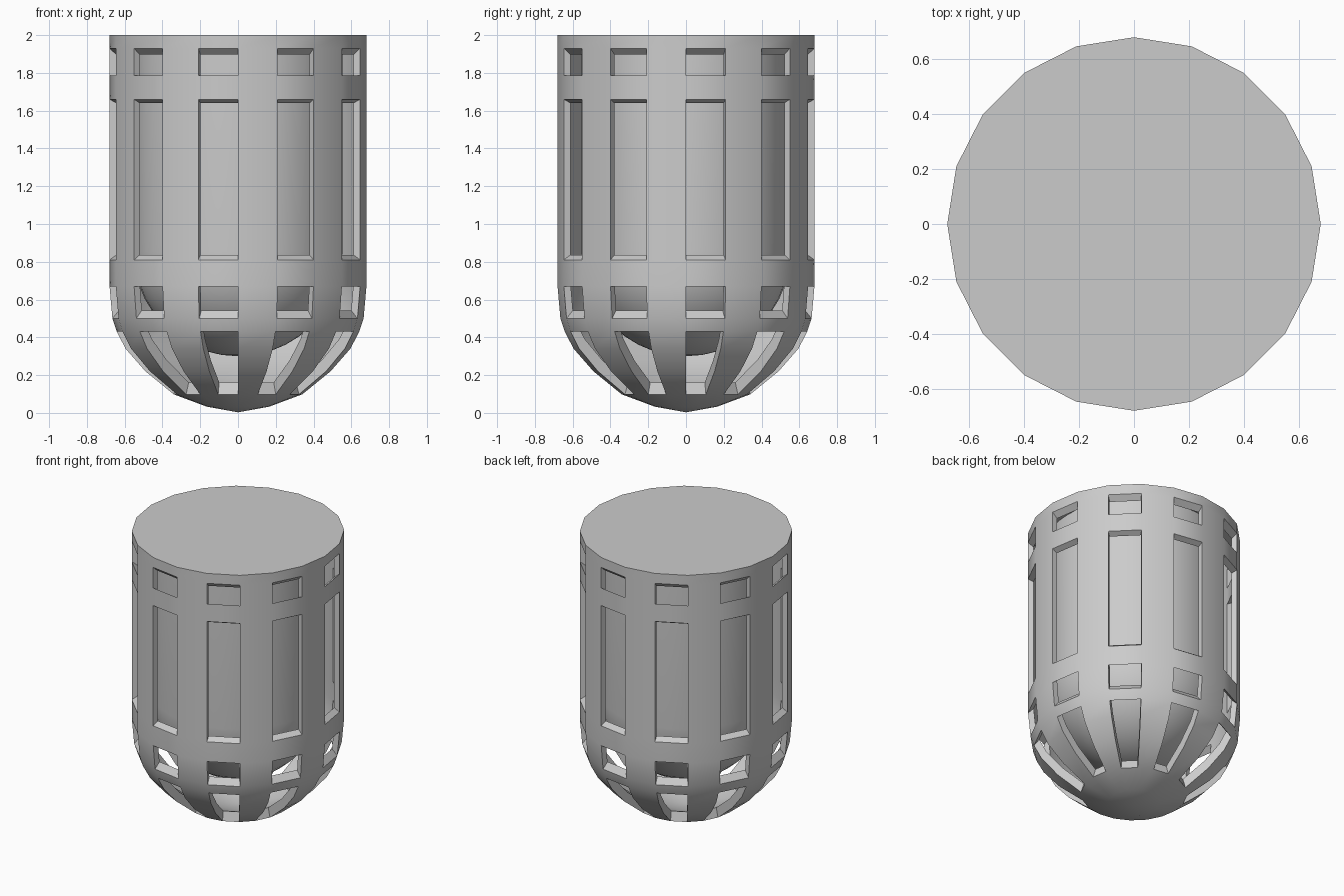
import bpy, bmesh, math
from mathutils import Vector

if "Cube" in bpy.data.objects:
    bpy.data.objects.remove(bpy.data.objects["Cube"])


def finish(bm, name, angle):
    bmesh.ops.recalc_face_normals(bm, faces=bm.faces[:])
    mesh = bpy.data.meshes.new(name)
    bm.to_mesh(mesh)
    bm.free()
    obj = bpy.data.objects.new(name, mesh)
    bpy.context.collection.objects.link(obj)
    bpy.ops.object.select_all(action='DESELECT')
    obj.select_set(True)
    bpy.context.view_layer.objects.active = obj
    bpy.ops.object.shade_smooth_by_angle(angle=math.radians(angle))
    return obj


def lathe(profile, sides, is_open=lambda i, z: False):
    """Closed turned body; profile runs from the bottom pole to the top rim."""
    bm = bmesh.new()
    pole = bm.verts.new((0, 0, profile[0][1]))
    rings = []
    for r, z in profile[1:]:
        rings.append([bm.verts.new((r * math.cos(math.tau * i / sides),
                                    r * math.sin(math.tau * i / sides), z))
                      for i in range(sides)])
    for i in range(sides):
        j = (i + 1) % sides
        bm.faces.new((pole, rings[0][j], rings[0][i]))
        for lo, hi in zip(rings, rings[1:]):
            z = (lo[0].co.z + hi[0].co.z) / 2
            if not is_open(i, z):
                bm.faces.new((lo[i], lo[j], hi[j], hi[i]))
    bm.faces.new(rings[-1])
    return bm


# Outer shell: every second side has four openings
windows = [(0.10, 0.43), (0.50, 0.67), (0.81, 1.66), (1.785, 1.93)]
shell_profile = [(0, 0.003), (0.165, 0.033), (0.34, 0.098), (0.49, 0.22), (0.595, 0.34),
                 (0.642, 0.43), (0.665, 0.50), (0.68, 0.67), (0.68, 0.81),
                 (0.68, 1.66), (0.68, 1.785), (0.68, 1.93), (0.68, 2.0)]
bm = lathe(shell_profile, 20,
           lambda i, z: i % 2 == 0 and any(a < z < b for a, b in windows))

# Shell thickness: scaled inner copy joined around the openings
centre = Vector((0, 0, 1.3))
outer_faces = bm.faces[:]
rim = [e for e in bm.edges if e.is_boundary]
inner = {v: bm.verts.new(centre + (v.co - centre) * 0.947) for v in bm.verts[:]}
for f in outer_faces:
    bm.faces.new([inner[v] for v in reversed(f.verts)])
for e in rim:
    a, b = e.verts
    bm.faces.new((a, b, inner[b], inner[a]))
finish(bm, "outer_cage", 40)

# Inner core: narrower capsule standing free of the shell
core_profile = [(0.553 * math.sin(math.radians(9 * k)),
                 0.853 - 0.553 * math.cos(math.radians(9 * k))) for k in range(11)]
core_profile.append((0.553, 1.96))
finish(lathe(core_profile, 40), "inner_core", 40)
